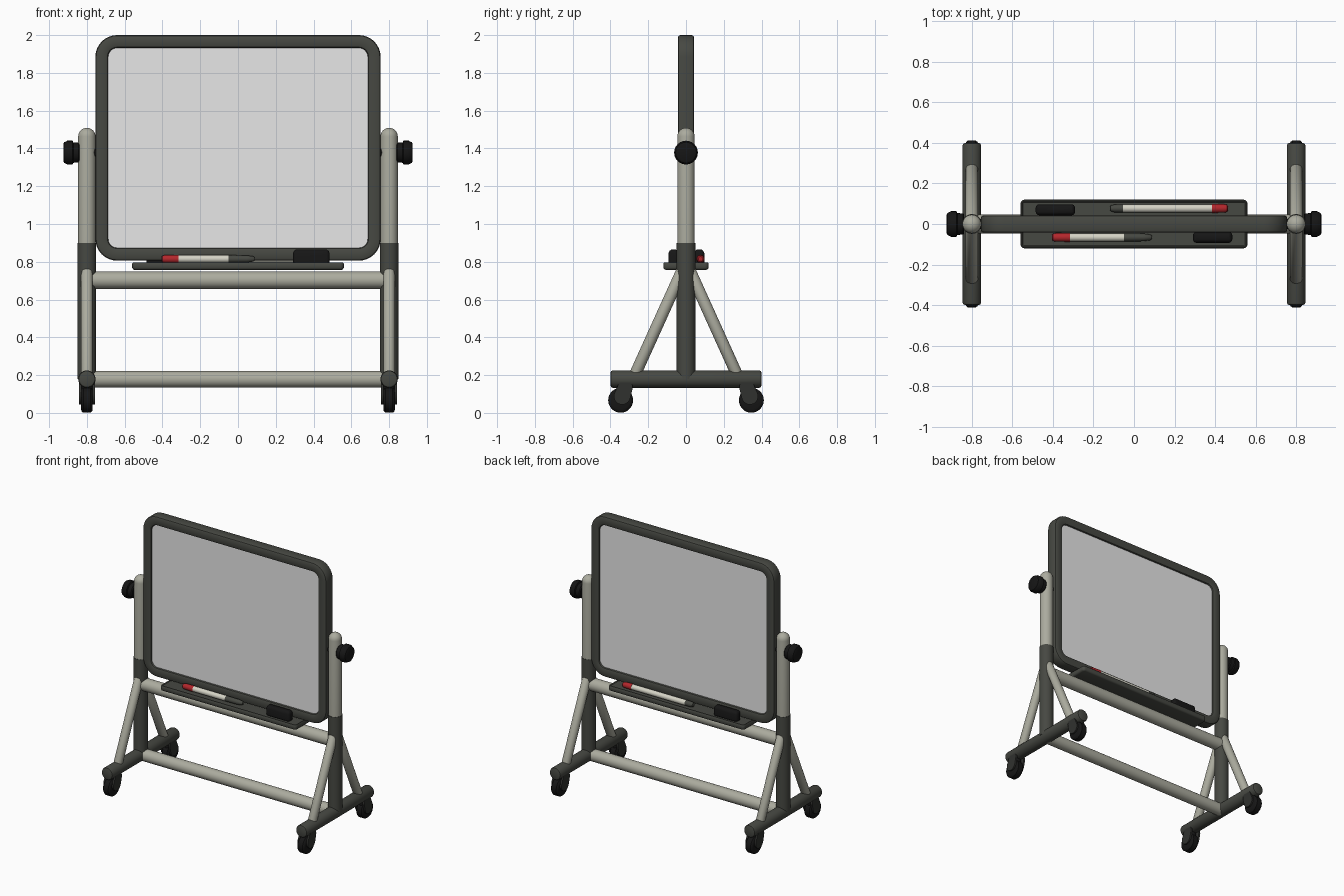
import bpy, bmesh, math
from mathutils import Vector

if "Cube" in bpy.data.objects:
    bpy.data.objects.remove(bpy.data.objects["Cube"])

def mat(name, c):
    m = bpy.data.materials.new(name)
    m.diffuse_color = (*c, 1)
    m.use_nodes = True
    m.node_tree.nodes["Principled BSDF"].inputs["Base Color"].default_value = m.diffuse_color
    return m

DARK = mat("dark_grey", (0.062, 0.065, 0.055))
BEIGE = mat("warm_grey", (0.41, 0.41, 0.345))
WHITE = mat("board_white", (0.8, 0.8, 0.8))
BLACK = mat("black", (0.008, 0.008, 0.008))
CHAR = mat("charcoal", (0.03, 0.031, 0.028))
RED = mat("red", (0.45, 0.02, 0.025))
IVORY = mat("ivory", (0.66, 0.65, 0.56))

def finish(name, bm, material, angle=35):
    bmesh.ops.recalc_face_normals(bm, faces=bm.faces[:])
    me = bpy.data.meshes.new(name)
    bm.to_mesh(me)
    bm.free()
    ob = bpy.data.objects.new(name, me)
    bpy.context.collection.objects.link(ob)
    me.materials.append(material)
    bpy.ops.object.select_all(action='DESELECT')
    ob.select_set(True)
    bpy.context.view_layer.objects.active = ob
    bpy.ops.object.shade_smooth_by_angle(angle=math.radians(angle))
    return ob

def skin(name, rings, material, closed=False, angle=35):
    """Join rings of points into one surface, capped unless closed."""
    bm = bmesh.new()
    vr = [[bm.verts.new(p) for p in r] for r in rings]
    n = len(vr[0])
    pairs = list(zip(vr, vr[1:])) + ([(vr[-1], vr[0])] if closed else [])
    for a, b in pairs:
        for i in range(n):
            j = (i + 1) % n
            bm.faces.new((a[i], a[j], b[j], b[i]))
    if not closed:
        bm.faces.new(vr[0])
        bm.faces.new(vr[-1])
    return finish(name, bm, material, angle)

def lathe(name, origin, axis, profile, material, n=32, angle=35):
    """Turn (distance, radius) pairs around an axis."""
    q = Vector((0, 0, 1)).rotation_difference(Vector(axis).normalized())
    rings = [[Vector(origin) + q @ Vector((r * math.cos(k * math.tau / n), r * math.sin(k * math.tau / n), t))
              for k in range(n)] for t, r in profile]
    return skin(name, rings, material, angle=angle)

def tube(name, a, b, r, material, bevel=0.0):
    d = Vector(b) - Vector(a)
    L = d.length
    prof = [(0, r), (L, r)]
    if bevel:
        prof = [(0, r - bevel), (bevel * .3, r - bevel * .3), (bevel, r),
                (L - bevel, r), (L - bevel * .3, r - bevel * .3), (L, r - bevel)]
    return lathe(name, a, d, prof, material)

def rounded_rect(w, h, r, n=8):
    """Outline of a rounded rectangle with half sizes w, h."""
    out = []
    for k, (sx, sy) in enumerate(((1, 1), (-1, 1), (-1, -1), (1, -1))):
        for i in range(n + 1):
            a = (k + i / n) * math.pi / 2
            out.append((sx * (w - r) + r * math.cos(a), sy * (h - r) + r * math.sin(a)))
    return out

def slab(name, c, w, d, r, layers, material):
    """Rounded slab from (height, inset) layers."""
    rings = [[(c[0] + x, c[1] + y, z) for x, y in rounded_rect(w - i, d - i, max(r - i, .002))]
             for z, i in layers]
    return skin(name, rings, material, angle=40)

# Board frame: rounded section swept round a rounded rectangle
ZC, HW, HH, HD = 1.403, 0.755, 0.597, 0.043
section = [(0, -HD + .012), (.004, -HD + .004), (.012, -HD), (.056, -HD), (.064, -HD + .004), (.068, -HD + .012)]
section += [(d, -y) for d, y in reversed(section)]
skin("board_frame", [[(x, y, ZC + z) for x, z in rounded_rect(HW - d, HH - d, .115 - d)]
                     for d, y in section], DARK, closed=True)

# Writing panel, white on both sides
skin("writing_panel", [[(x, y, ZC + z) for x, z in rounded_rect(HW - .05, HH - .05, .06)]
                       for y in (-.03, .03)], WHITE)

# Pen tray with a raised lip
slab("pen_tray", (0, 0), .56, .12, .02,
     [(.757, .012), (.761, .004), (.768, 0), (.790, 0), (.796, .004), (.797, .008), (.792, .013)], DARK)

# Cross bars
tube("upper_cross_bar", (-.79, 0, .703), (.79, 0, .703), .046, BEIGE)
tube("lower_cross_bar", (-.79, 0, .178), (.79, 0, .178), .044, BEIGE)

for sx, side in ((-1, "left"), (1, "right")):
    X = .8 * sx
    # Posts: dark lower sleeve, pale upper tube with domed top
    tube(side + "_lower_post", (X, 0, .18), (X, 0, .90), .049, DARK)
    dome = [(1.463 + .046 * math.sin(a), max(.046 * math.cos(a), .001))
            for a in (i * math.pi / 16 for i in range(9))]
    lathe(side + "_upper_post", (X, 0, 0), (0, 0, 1), [(.88, .046)] + dome, BEIGE)

    # Pivot axle and clamp knob
    tube(side + "_pivot_axle", (sx * .72, 0, 1.378), (sx * .87, 0, 1.378), .025, BLACK)
    lathe(side + "_clamp_knob", (sx * .838, 0, 1.378), (sx, 0, 0),
          [(0, .046), (.006, .052), (.034, .054), (.038, .063), (.066, .063), (.074, .058),
           (.082, .055), (.087, .045)], BLACK, n=24)

    # Foot
    tube(side + "_foot", (X, -.4, .179), (X, .4, .179), .046, DARK, bevel=.012)

    for sy, end in ((-1, "front"), (1, "back")):
        tag = side + "_" + end
        # Diagonal brace
        tube(tag + "_brace", (X, sy * .278, .185), (X, sy * .02, .755), .031, BEIGE, bevel=.008)
        # Caster wheel
        lathe(tag + "_wheel", (X - .031, sy * .346, .067), (1, 0, 0),
              [(0, .05), (.004, .060), (.012, .066), (.05, .066), (.058, .060), (.062, .05)], BLACK)
        # Caster fork: a plate on each side of the wheel and a stem
        for k in (-1, 1):
            bm = bmesh.new()
            for x in (X + k * .029, X + k * .042):
                for cy, cz, r in ((.322, .135, .040), (.338, .088, .044)):
                    for i in range(24):
                        a = i * math.tau / 24
                        bm.verts.new((x, sy * cy + r * math.cos(a), cz + r * math.sin(a)))
            res = bmesh.ops.convex_hull(bm, input=bm.verts[:])
            junk = [v for v in bm.verts if not v.link_faces]
            bmesh.ops.delete(bm, geom=junk, context='VERTS')
            finish(tag + ("_outer" if k == sx else "_inner") + "_fork", bm, CHAR)
        tube(tag + "_caster_stem", (X, sy * .325, .10), (X, sy * .325, .17), .03, BLACK)

# Markers: red cap, ivory barrel, dark tapered end
for tag, sx, y, x0, x1, x2, x3 in (("front", 1, -.066, -.405, -.315, -.05, .088),
                                   ("back", -1, .077, .463, .385, -.055, -.118)):
    z, ax = .815, (sx, 0, 0)
    def part(name, a, prof, m):
        lathe(tag + name, (a, y, z), ax, prof, m, n=20)
    L = abs(x1 - x0)
    part("_marker_cap", x0, [(0, .012), (.005, .018), (.02, .021), (L, .022)], RED)
    part("_marker_barrel", x1, [(0, .020), (abs(x2 - x1), .020)], IVORY)
    L = abs(x3 - x2)
    part("_marker_end", x2, [(0, .020), (L * .7, .019), (L * .95, .014), (L, .008)], DARK)

# Erasers with chamfered outline
for tag, x, y in (("front", .388, -.066), ("back", -.388, .07)):
    slab(tag + "_eraser", (x, y), .097, .027, .018,
         [(.79, .006), (.797, 0), (.845, 0), (.857, .005), (.864, .014)], BLACK)
